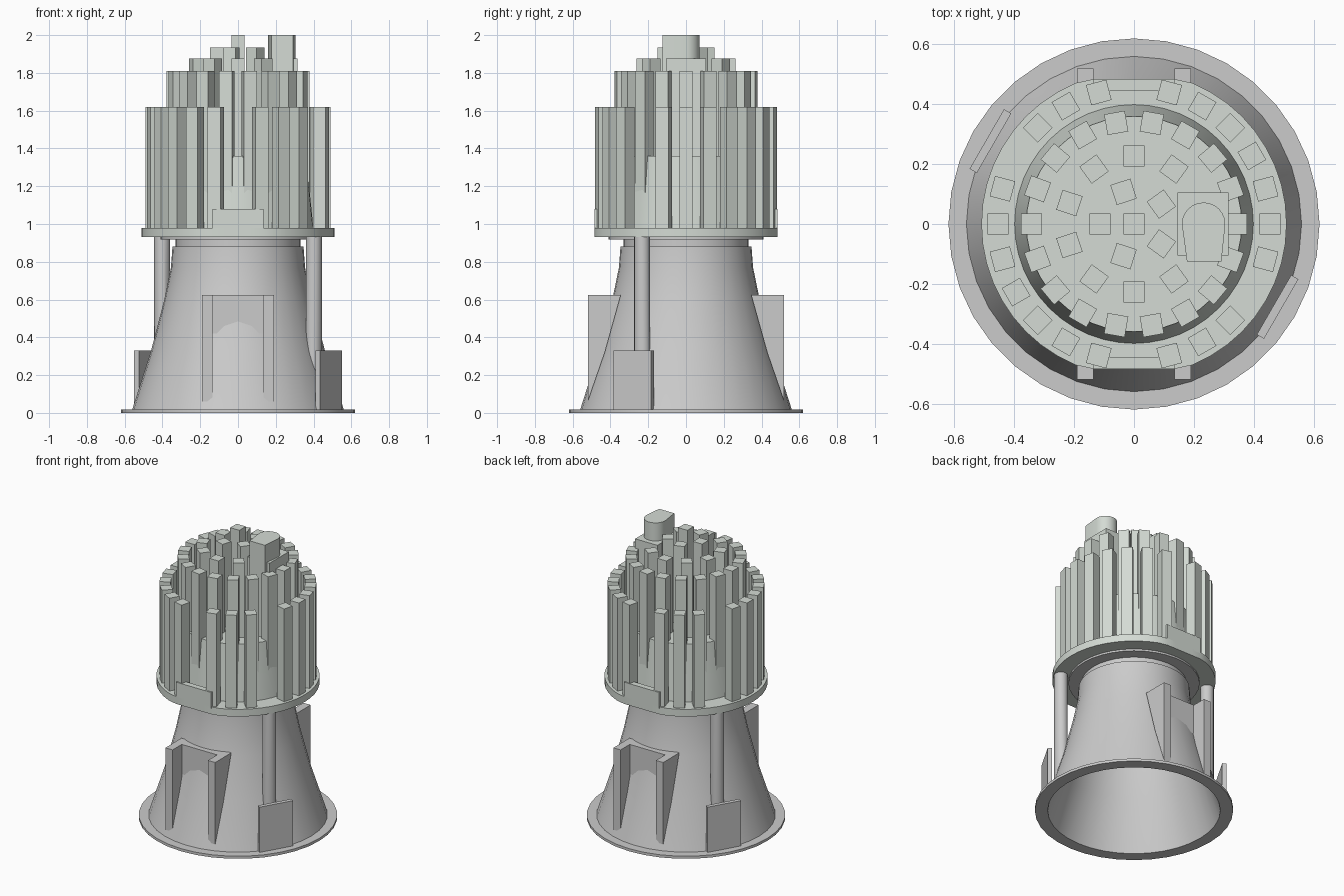
import bpy, bmesh
from math import sin, cos, pi, radians, hypot
from mathutils import Matrix, Vector

if "Cube" in bpy.data.objects:
    bpy.data.objects.remove(bpy.data.objects["Cube"])

metal = bpy.data.materials.new("heat_sink_grey")
metal.diffuse_color = (0.66, 0.71, 0.66, 1)
metal.use_nodes = True
metal.node_tree.nodes["Principled BSDF"].inputs["Base Color"].default_value = metal.diffuse_color


def finish(name, bm, mat=None, smooth=False):
    bmesh.ops.recalc_face_normals(bm, faces=bm.faces)
    me = bpy.data.meshes.new(name)
    bm.to_mesh(me)
    bm.free()
    ob = bpy.data.objects.new(name, me)
    bpy.context.collection.objects.link(ob)
    if mat:
        me.materials.append(mat)
    if smooth:
        bpy.ops.object.select_all(action='DESELECT')
        ob.select_set(True)
        bpy.context.view_layer.objects.active = ob
        bpy.ops.object.shade_smooth_by_angle(angle=radians(30))
    return ob


def lathe(name, profile, n=36):
    # revolve a closed (radius, z) profile about z
    bm = bmesh.new()
    rings = [[bm.verts.new((r * cos(2 * pi * i / n), r * sin(2 * pi * i / n), z))
              for r, z in profile] for i in range(n)]
    m = len(profile)
    for i in range(n):
        a, b = rings[i], rings[(i + 1) % n]
        for j in range(m):
            k = (j + 1) % m
            bm.faces.new((a[j], b[j], b[k], a[k]))
    return finish(name, bm, smooth=True)


def extrude(bm, pts, vec):
    # prism from a planar outline
    face = bm.faces.new([bm.verts.new(p) for p in pts])
    out = bmesh.ops.extrude_face_region(bm, geom=[face])
    moved = [v for v in out['geom'] if isinstance(v, bmesh.types.BMVert)]
    bmesh.ops.translate(bm, verts=moved, vec=vec)


def box(bm, lo, hi, angle=0):
    c = [(a + b) / 2 for a, b in zip(lo, hi)]
    s = [b - a for a, b in zip(lo, hi)]
    mat = Matrix.Rotation(radians(angle), 4, 'Z') @ Matrix.Translation(c) @ Matrix.Diagonal((*s, 1))
    bmesh.ops.create_cube(bm, size=1, matrix=mat)


# reflector: flange, flared shell, collar and top ring
outer = [(0.56, 0.018), (0.46, 0.33), (0.39, 0.6), (0.355, 0.77), (0.347, 0.88)]
lathe("reflector", [(0.62, 0), (0.62, 0.018)] + outer +
      [(0.33, 0.88), (0.33, 0.917), (0.41, 0.917), (0.41, 0.932),
       (0.30, 0.932), (0.325, 0.8), (0.365, 0.6), (0.435, 0.33), (0.54, 0)])


def shell_z(r):
    # height at which the shell has radius r
    for (r0, z0), (r1, z1) in zip(outer, outer[1:]):
        if r >= r1:
            return z0 + (z1 - z0) * (r0 - r) / (r0 - r1)
    return outer[-1][1]


# front and back brackets: two wedge ribs and a recessed web
for name, s in (("front_bracket", -1), ("back_bracket", 1)):
    bm = bmesh.new()
    for x in (-0.19, 0.135):
        extrude(bm, [(x, s * y, z) for y, z in ((0.52, 0.625), (0.345, 0.625), (0.43, 0.32), (0.52, 0.06))],
                (0.055, 0, 0))
    extrude(bm, [(-0.135, s * y, z) for y, z in ((0.42, 0.625), (0.35, 0.625), (0.42, 0.42))],
            (0.27, 0, 0))
    finish(name, bm)

# support rods trimmed to the shell, and side plates
for side, ang in (("right", -30), ("left", 150)):
    c = Vector((0.464 * cos(radians(ang)), 0.464 * sin(radians(ang)), 0.6))
    bm = bmesh.new()
    bmesh.ops.create_cone(bm, cap_ends=True, segments=20, radius1=0.042, radius2=0.042,
                          depth=0.67, matrix=Matrix.Translation(c))
    for v in bm.verts:
        if v.co.z < 0.6:
            v.co.z = shell_z(hypot(v.co.x, v.co.y)) - 0.02
    finish(side + "_rod", bm, smooth=True)
    bm = bmesh.new()
    box(bm, (0.54, -0.115, 0.015), (0.568, 0.115, 0.33), ang)
    finish(side + "_plate", bm)

# heat sink base disc, flattened front and back
bm = bmesh.new()
n = 48
extrude(bm, [(0.51 * cos(2 * pi * i / n), max(-0.485, min(0.485, 0.51 * sin(2 * pi * i / n))), 0.93)
             for i in range(n)], (0, 0, 0.05))
finish("base_disc", bm, metal, True)

# tapered core
bm = bmesh.new()
bmesh.ops.create_cone(bm, cap_ends=True, segments=48, radius1=0.40, radius2=0.36,
                      depth=0.39, matrix=Matrix.Translation((0, 0, 1.165)))
finish("core", bm, metal, True)

# low walls across the front and back gaps
for name, s in (("front_wall", -1), ("back_wall", 1)):
    bm = bmesh.new()
    box(bm, (-0.135, s * 0.465 - 0.02, 0.97), (0.135, s * 0.465 + 0.02, 1.08))
    finish(name, bm, metal)


# rings of square cooling pins: radius, angles, bottom, top
def pins(name, radius, angles, z0, z1):
    bm = bmesh.new()
    h = 0.035
    for a in angles:
        box(bm, (radius - h, -h, z0), (radius + h, h, z1), a)
    finish(name, bm, metal)


pins("outer_pins", 0.455, [a for a in range(0, 360, 15) if a not in (90, 150, 270, 330)], 0.97, 1.62)
pins("second_pins", 0.343, range(0, 360, 20), 1.1, 1.81)
pins("third_pins", 0.227, [18 + 36 * i for i in range(10) if i not in (0, 9)], 1.35, 1.875)
pins("fourth_pins", 0.113, range(36, 396, 72), 1.35, 1.935)
pins("centre_pin", 0, [0], 1.35, 2.0)

# connector block with rounded boss on top
bm = bmesh.new()
box(bm, (0.145, -0.105, 1.35), (0.315, 0.105, 1.875))
finish("connector_block", bm, metal)
bm = bmesh.new()
arc = [(0.2325 + 0.0725 * cos(pi * i / 12), 0.072 * sin(pi * i / 12), 1.35) for i in range(13)]
extrude(bm, arc + [(0.177, -0.125, 1.35), (0.292, -0.125, 1.35)], (0, 0, 0.65))
finish("connector_boss", bm, metal, True)
